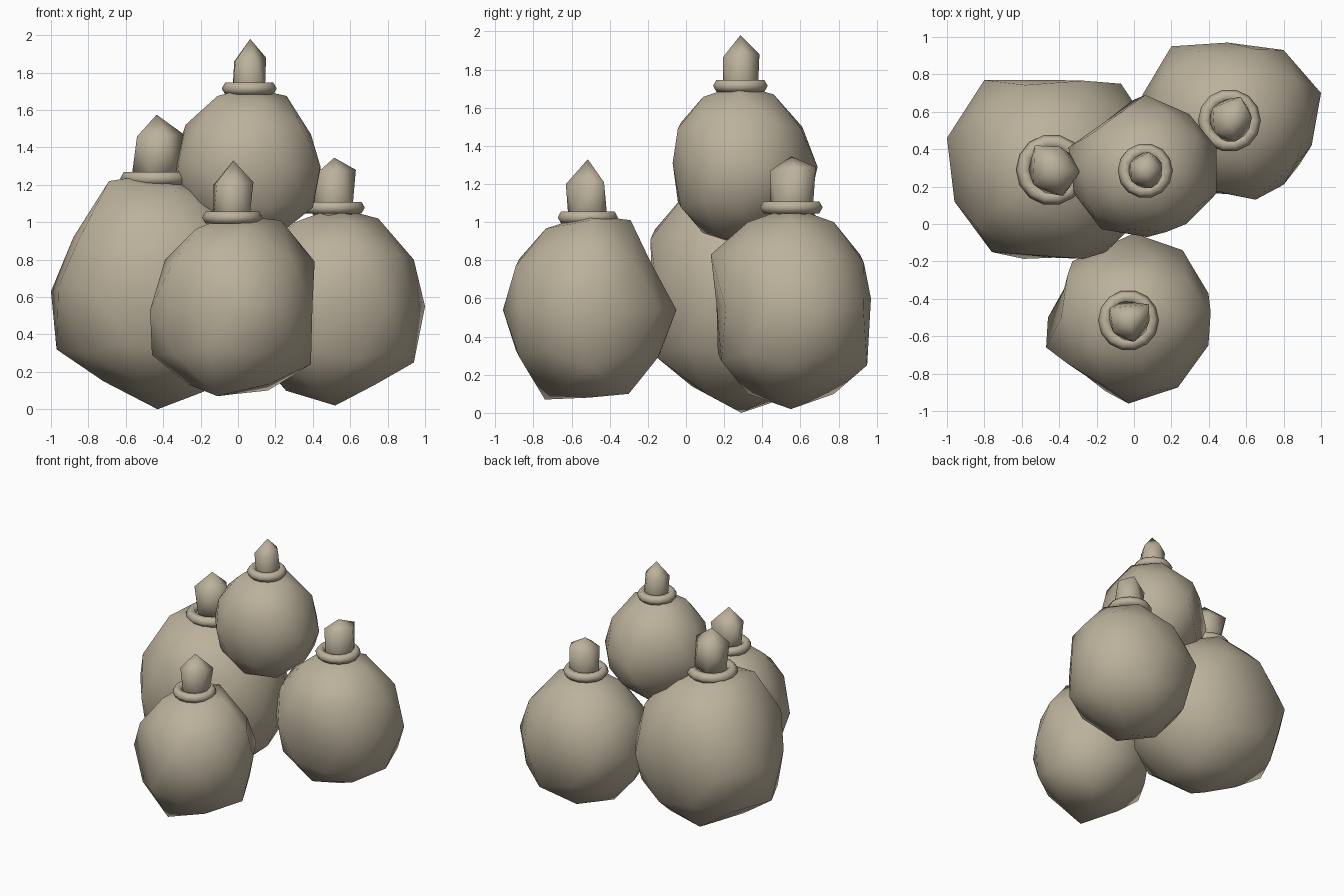
import bpy
from mathutils import Vector

clay = bpy.data.materials.new("tan_clay")
clay.diffuse_color = (.50, .44, .33, 1)


def finish(obj, name):
    obj.name = name
    obj.data.materials.append(clay)
    obj.data.polygons.foreach_set("use_smooth", [True] * len(obj.data.polygons))
    obj.data.update()


def blob(name, subdiv, centre, radii, dents):
    """Faceted ball; the vertex nearest each dent point is pulled onto it."""
    bpy.ops.mesh.primitive_ico_sphere_add(subdivisions=subdiv, radius=1)
    obj = bpy.context.object
    c = Vector(centre)
    for v in obj.data.vertices:
        v.co = c + Vector([a * r for a, r in zip(v.co.normalized(), radii)])
    free = list(obj.data.vertices)
    for p in dents:
        v = min(free, key=lambda q: (q.co - Vector(p)).length)
        v.co = p
        free.remove(v)
    finish(obj, name)


def collar(name, centre, outer, tube):
    bpy.ops.mesh.primitive_torus_add(location=centre, major_radius=outer - tube,
                                     minor_radius=tube, major_segments=14, minor_segments=6)
    finish(bpy.context.object, name)


# Bodies: centre, radii, characteristic corner points
blob("left_body", 2, (-.43, .29, .63), (.58, .56, .63), [
    (-.96, .12, .66), (-1, .46, .63), (-.80, .77, .63), (-.43, .77, .63),
    (-.07, .75, .63), (-.15, -.15, .63), (-.43, -.18, .66), (-.76, -.15, .63),
    (-.69, .11, 1.22), (-.69, .47, 1.20), (-.88, .29, .92), (-.97, .29, .32),
    (-.72, .29, .15), (-.52, .03, .14)])
blob("front_body", 2, (-.03, -.51, .55), (.45, .45, .49), [
    (-.03, -.51, .08), (-.11, -.74, .07), (.16, -.3, .10), (.39, -.5, .24),
    (.41, -.47, .79), (.23, -.5, 1.01), (0, -.05, .54), (-.47, -.66, .53),
    (-.46, -.5, .29), (-.39, -.5, .80), (.04, -.29, 1.01), (-.38, -.37, .55),
    (-.33, -.2, .55), (.26, -.14, .55), (-.03, -.96, .54), (-.26, -.81, .55),
    (.1, -.18, .78), (-.16, -.19, .8)])
blob("right_body", 2, (.52, .55, .55), (.5, .45, .53), [
    (.5, .97, .6), (.2, .95, .55), (.8, .93, .55), (1, .70, .55), (.95, .42, .55),
    (.65, .13, .83), (.94, .55, .25), (.65, .95, .25), (.94, .55, .80), (.75, .55, 1.02),
    (.5, .16, .57), (.8, .21, .55), (.73, .67, .13), (.73, .42, .13)])
blob("top_body", 2, (.06, .28, 1.3), (.4, .38, .42), [
    (.06, .69, 1.29), (-.35, .41, 1.3), (-.15, .55, 1.3), (.44, .41, 1.28),
    (.39, .28, 1.47), (.28, 0, 1.3), (.07, -.07, 1.31), (-.11, .16, 1.675),
    (-.11, .40, 1.675), (.12, .46, 1.67), (.26, .28, 1.675), (-.05, .61, 1.5),
    (-.01, .66, 1.16)])

# Neck collars and pointed stoppers:
# x, y, collar z, collar radius, tube, stopper radius, peak, stopper corners
for name, x, y, z, outer, tube, r, peak, dents in [
        ("left", -.44, .29, 1.235, .19, .04, .145, 1.575, [
            (-.53, .42, 1.46), (-.29, .28, 1.47), (-.38, .15, 1.46)]),
        ("front", -.03, -.515, 1.025, .162, .036, .12, 1.33, [
            (-.13, -.45, 1.2), (.08, -.43, 1.21), (0, -.63, 1.2)]),
        ("right", .51, .553, 1.078, .168, .036, .13, 1.345, [
            (.63, .57, 1.28), (.43, .49, 1.27), (.57, .68, 1.29), (.54, .44, 1.27)]),
        ("top", .06, .285, 1.715, .147, .036, .108, 1.98, [
            (.15, .3, 1.88), (-.02, .33, 1.86), (.08, .385, 1.88)])]:
    collar(name + "_collar", (x, y, z), outer, tube)
    blob(name + "_stopper", 1, (x + .005, y, peak - .21), (r, r, .21), dents)
